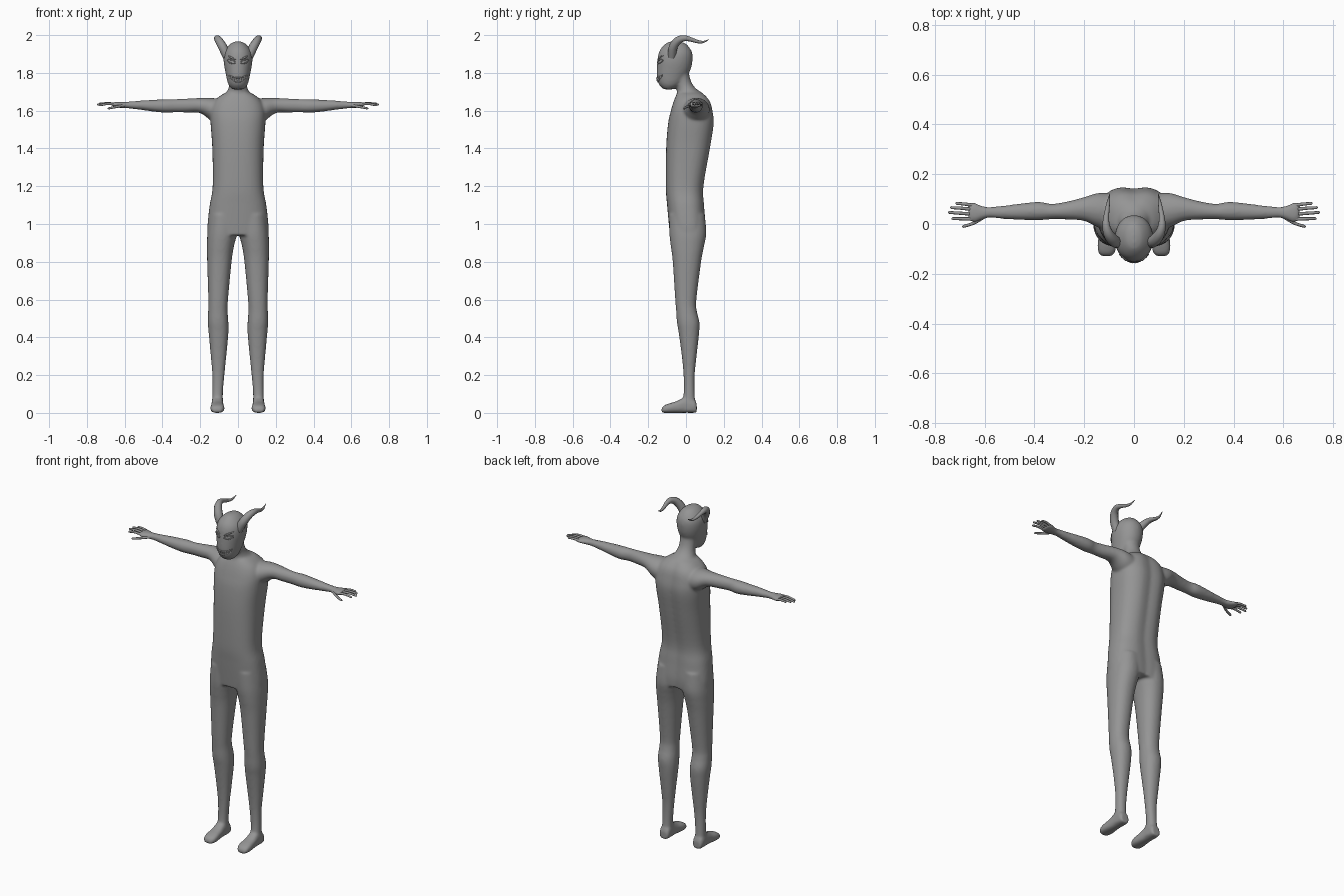
import bpy, bmesh, math
from mathutils import Vector
from mathutils.bvhtree import BVHTree

if "Cube" in bpy.data.objects:
    bpy.data.objects.remove(bpy.data.objects["Cube"])


def material(name, rgb):
    m = bpy.data.materials.new(name)
    m.use_nodes = True
    m.diffuse_color = (*rgb, 1)
    m.node_tree.nodes["Principled BSDF"].inputs["Base Color"].default_value = (*rgb, 1)
    return m


grey = material("grey skin", (0.3, 0.3, 0.3))
ivory = material("pale teeth", (0.8, 0.8, 0.8))


def smooth_keys(keys, steps=5):
    """Catmull-Rom interpolation through rows of numbers."""
    rows = [Vector(k) for k in keys]
    out = []
    for i in range(len(rows) - 1):
        a, b = rows[max(i - 1, 0)], rows[i]
        c, d = rows[i + 1], rows[min(i + 2, len(rows) - 1)]
        for s in range(steps):
            t = s / steps
            out.append(b + (c - a) * (t / 2) + (a * 2 - b * 5 + c * 4 - d) * (t * t / 2)
                       + (b * 3 - a - c * 3 + d) * (t ** 3 / 2))
    return out + [rows[-1]]


def loft(bm, keys, place, power=2.0, groove=0.0, side=1, n=40):
    """Skin superellipse rings; place() turns a key row and unit point into xyz."""
    rings = []
    for row in smooth_keys(keys):
        ring = []
        for i in range(n):
            a = math.tau * i / n
            c, s = math.cos(a), math.sin(a)
            u = math.copysign(abs(c) ** (2 / power), c)
            v = math.copysign(abs(s) ** (2 / power), s)
            if v > 0:
                v -= groove * math.exp(-(u / 0.25) ** 2)
            p = Vector(place(row, u, v))
            p.x *= side
            ring.append(bm.verts.new(p))
        rings.append(ring)
    for r, q in zip(rings, rings[1:]):
        for i in range(n):
            j = (i + 1) % n
            bm.faces.new((r[i], r[j], q[j], q[i]))
    bm.faces.new(rings[0])
    bm.faces.new(rings[-1])


# Ring placements: rows are (height, inner x, outer x, front y, back y) etc.
def upright(k, u, v):
    return ((k[1] + k[2]) / 2 + u * (k[2] - k[1]) / 2,
            (k[3] + k[4]) / 2 + v * (k[4] - k[3]) / 2, k[0])


def central(k, u, v):
    return upright((k[0], -k[1], k[1], k[2], k[3]), u, v)


def sideways(k, u, v):
    return (k[0], k[1] + u * k[3], k[2] + v * k[4])


def footwise(k, u, v):
    return (k[1] + u * k[2], k[0], k[3] / 2 * (1 + v))


torso = [(1.70, .05, -.04, .075), (1.685, .085, -.05, .10), (1.65, .125, -.065, .13),
         (1.6, .145, -.08, .145), (1.53, .145, -.095, .152), (1.4, .136, -.105, .132),
         (1.2, .134, -.107, .097), (1.1, .15, -.1, .1), (1.0, .161, -.091, .108),
         (.94, .161, -.085, .105)]
neck = [(1.82, .05, -.075, .012), (1.76, .046, -.06, .025), (1.72, .05, -.05, .05),
        (1.68, .07, -.05, .1), (1.62, .09, -.06, .12)]
head = [(1.967, .012, -.08, -.04), (1.957, .036, -.105, -.005), (1.93, .062, -.132, .021),
        (1.9, .075, -.146, .034), (1.86, .076, -.152, .034), (1.82, .07, -.154, .025),
        (1.78, .062, -.154, .005), (1.75, .055, -.148, -.015), (1.73, .046, -.137, -.035),
        (1.713, .03, -.118, -.065)]
leg = [(1.05, .005, .15, -.09, .1), (.95, .006, .162, -.088, .107), (.88, .022, .164, -.08, .095),
       (.8, .034, .163, -.07, .08), (.6, .053, .157, -.057, .055), (.54, .055, .158, -.052, .057),
       (.48, .051, .16, -.048, .071), (.42, .051, .155, -.038, .069), (.3, .062, .144, -.022, .056),
       (.2, .072, .136, -.013, .046), (.1, .08, .136, -.013, .046), (.01, .077, .14, -.03, .054)]
foot = [(.057, .109, .024, .045), (.045, .109, .031, .07), (.0, .109, .031, .085),
        (-.05, .109, .034, .062), (-.09, .109, .038, .05), (-.118, .11, .032, .038),
        (-.13, .11, .018, .022)]
arm = [(.06, .045, 1.59, .075, .07), (.14, .055, 1.607, .07, .06), (.2, .06, 1.627, .048, .04),
       (.27, .054, 1.627, .036, .037), (.33, .05, 1.626, .031, .035), (.38, .052, 1.625, .037, .036),
       (.44, .05, 1.626, .034, .032), (.52, .047, 1.629, .027, .024), (.58, .047, 1.63, .022, .018),
       (.61, .045, 1.63, .028, .017), (.64, .046, 1.632, .04, .015), (.665, .049, 1.633, .037, .011)]

# One fused body skin
bm = bmesh.new()
loft(bm, torso, central, 2.5, groove=0.09)
loft(bm, neck, central)
loft(bm, head, central, 2.1)
for side in (1, -1):
    loft(bm, leg, upright, 2.2, side=side)
    loft(bm, foot, footwise, 2.6, side=side)
    loft(bm, arm, sideways, side=side)
bmesh.ops.recalc_face_normals(bm, faces=bm.faces)
mesh = bpy.data.meshes.new("body")
bm.to_mesh(mesh)
bm.free()
mesh.materials.append(grey)
body = bpy.data.objects.new("body", mesh)
bpy.context.collection.objects.link(body)
remesh = body.modifiers.new("fuse", "REMESH")
remesh.mode = "VOXEL"
remesh.voxel_size = 0.007
remesh.use_smooth_shade = True
relax = body.modifiers.new("relax", "SMOOTH")
relax.factor = 0.5
relax.iterations = 8

# Head surface used to seat the face details
hb = bmesh.new()
loft(hb, head, central, 2.1)
face = BVHTree.FromBMesh(hb)
hb.free()


def on_face(x, z, lift=0.0):
    hit = face.ray_cast(Vector((x, -1, z)), Vector((0, 1, 0)))[0]
    return Vector((x, hit.y - lift, z))


def tube(name, points, radii, mat=grey, cyclic=False):
    cu = bpy.data.curves.new(name, "CURVE")
    cu.dimensions = "3D"
    cu.bevel_depth = 1.0
    cu.bevel_resolution = 3
    cu.use_fill_caps = True
    sp = cu.splines.new("POLY")
    sp.points.add(len(points) - 1)
    for p, co, r in zip(sp.points, points, radii):
        p.co = (*co, 1)
        p.radius = r
    sp.use_cyclic_u = cyclic
    sp.use_smooth = True
    cu.materials.append(mat)
    ob = bpy.data.objects.new(name, cu)
    bpy.context.collection.objects.link(ob)


horn = [(.058, -.075, 1.885, .022), (.08, -.068, 1.935, .024), (.1, -.044, 1.97, .021),
        (.111, -.012, 1.983, .0165), (.112, .022, 1.978, .012), (.107, .06, 1.966, .009),
        (.102, .092, 1.964, .006), (.097, .122, 1.977, .001)]
fingers = {"index_finger": [(.645, .02, 1.633), (.69, .021, 1.636), (.733, .022, 1.628)],
           "middle_finger": [(.645, .04, 1.633), (.695, .043, 1.638), (.747, .047, 1.632)],
           "ring_finger": [(.645, .058, 1.633), (.69, .063, 1.639), (.738, .066, 1.636)],
           "little_finger": [(.64, .074, 1.632), (.68, .08, 1.639), (.717, .083, 1.637)],
           "thumb": [(.6, .03, 1.628), (.645, .003, 1.62), (.69, -.011, 1.611)]}

for side, label in ((1, "left_"), (-1, "right_")):
    def flip(p):
        return Vector((p[0] * side, p[1], p[2]))

    # Horns and fingers
    rows = smooth_keys(horn, 6)
    tube(label + "horn", [flip(r) for r in rows], [r[3] for r in rows])
    for name, pts in fingers.items():
        rows = smooth_keys(pts, 6)
        last = len(rows) - 1
        tube(label + name, [flip(r) for r in rows],
             [.0075 - .002 * i / last if i < last else .002 for i in range(last + 1)])

    # Slanted almond eyelid
    lid = []
    for i in range(24):
        a = math.tau * i / 24
        x = .036 + .021 * math.cos(a)
        lid.append(flip(on_face(x, 1.86 + .009 * math.sin(a) + .25 * (x - .036))))
    tube(label + "eyelid", lid, [.0028] * 24, cyclic=True)

    # Brow ridge
    brow = [flip(on_face(.012 + .005 * i, 1.869 + .0026 * i)) for i in range(10)]
    tube(label + "brow", brow, [.001 + .004 * math.sin(math.pi * i / 9) for i in range(10)])

    # Teeth: alternating upper and lower fangs along the grin
    for i in range(5):
        x = .005 + .0095 * i
        z = 1.764 + 9 * x * x
        way = -1 if i % 2 else 1
        tube(label + "fang_%d" % (i + 1),
             [flip(on_face(x, z - way * .008, .001)), flip(on_face(x, z + way * .009, .005))],
             [.0045, .0005], ivory)

# Lips curving up into a grin
for name, mid, bend in (("upper_lip", 1.774, 6), ("lower_lip", 1.752, 13)):
    xs = [-.05 + .005 * i for i in range(21)]
    tube(name, [on_face(x, mid + bend * x * x) for x in xs],
         [.0015 + .002 * math.cos(x / .05 * math.pi / 2) for x in xs])
